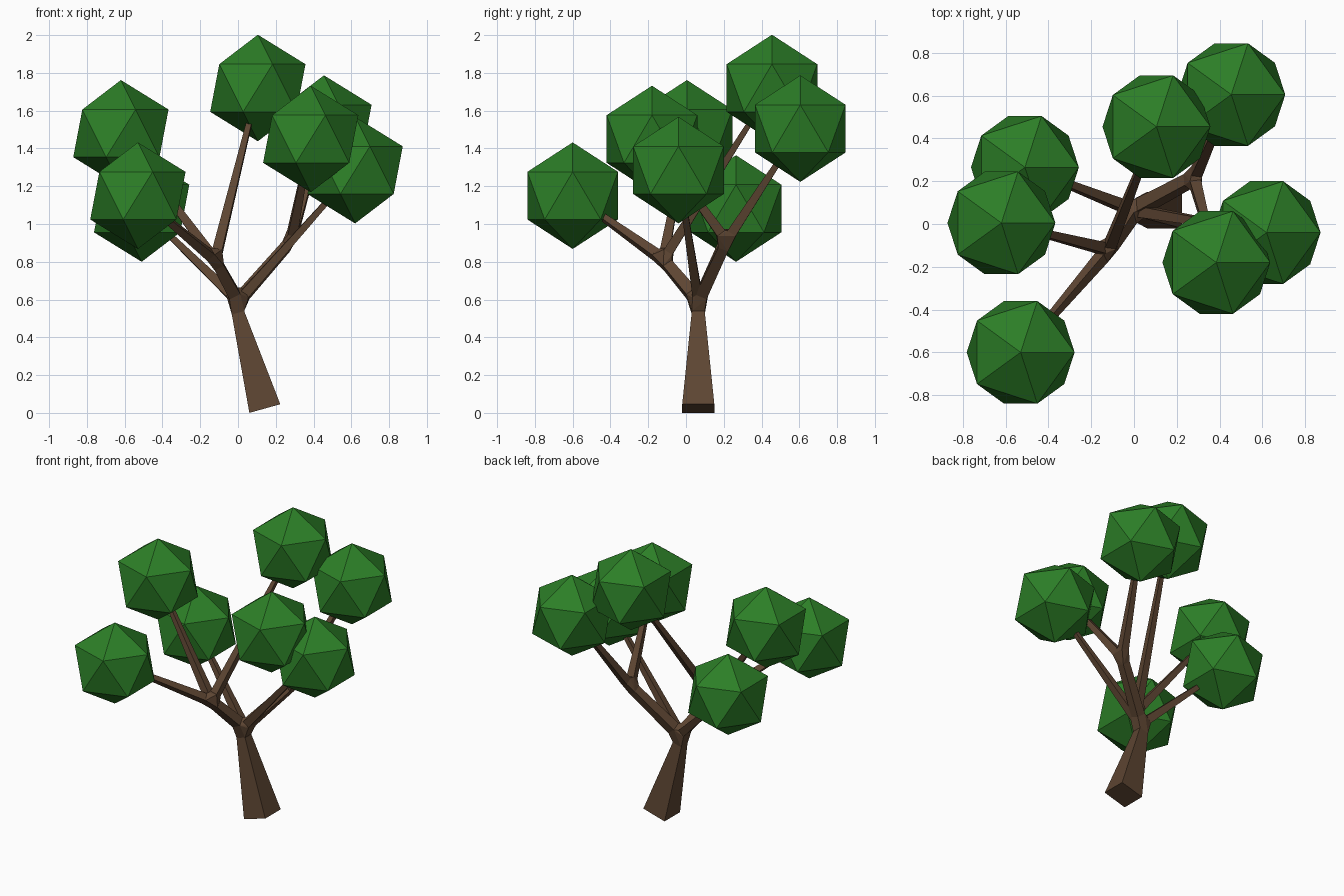
import bpy, bmesh
from mathutils import Vector

if "Cube" in bpy.data.objects:
    bpy.data.objects.remove(bpy.data.objects["Cube"])


def material(name, color):
    m = bpy.data.materials.new(name)
    m.diffuse_color = color
    m.use_nodes = True
    m.node_tree.nodes["Principled BSDF"].inputs["Base Color"].default_value = m.diffuse_color
    return m


bark = material("bark", (0.11, 0.06, 0.032, 1))
leaf = material("leaf", (0.025, 0.21, 0.02, 1))

base = Vector((0.142, 0.065, 0.023))
trunk_top = Vector((0.0, 0.065, 0.53))
fork = Vector((0.0, 0.065, 0.59))
left_fork = Vector((-0.12, -0.12, 0.81))
right_fork = Vector((0.28, 0.215, 0.91))
TRUNK_DIR = (trunk_top - base).normalized()


def ring(center, direction, half):
    """Square section, carried over from the trunk's orientation."""
    q = TRUNK_DIR.rotation_difference(direction)
    u = q @ Vector((0, 1, 0))
    v = q @ Vector((0, 1, 0)).cross(TRUNK_DIR)
    return [center + half * (a * u + b * v)
            for a, b in ((1, 1), (-1, 1), (-1, -1), (1, -1))]


def finish(bm, name, mat):
    bmesh.ops.recalc_face_normals(bm, faces=bm.faces)
    me = bpy.data.meshes.new(name)
    bm.to_mesh(me)
    bm.free()
    me.materials.append(mat)
    ob = bpy.data.objects.new(name, me)
    bpy.context.collection.objects.link(ob)


def limb(name, a, b, ra, rb, trim_a=0.0, trim_b=0.0):
    """Tapered square limb; returns its two end sections."""
    d = (b - a).normalized()
    r0, r1 = ring(a + d * trim_a, d, ra), ring(b - d * trim_b, d, rb)
    bm = bmesh.new()
    v0, v1 = [bm.verts.new(p) for p in r0], [bm.verts.new(p) for p in r1]
    for i in range(4):
        j = (i + 1) % 4
        bm.faces.new((v0[i], v0[j], v1[j], v1[i]))
    bm.faces.new(v0)
    bm.faces.new(v1)
    finish(bm, name, bark)
    return r0, r1


def knot(name, sections):
    """Convex joint wrapping the limb ends that meet at a fork."""
    bm = bmesh.new()
    for s in sections:
        for p in s:
            bm.verts.new(p)
    res = bmesh.ops.convex_hull(bm, input=bm.verts[:])
    inner = [g for g in res["geom_interior"] if isinstance(g, bmesh.types.BMVert)]
    bmesh.ops.delete(bm, geom=inner, context='VERTS')
    finish(bm, name, bark)


# Foliage: centre and the fork it grows from
clumps = [
    ((0.105, 0.455, 1.72), "left"),
    ((0.455, 0.605, 1.505), "right"),
    ((0.62, -0.04, 1.285), "main"),
    ((0.385, -0.18, 1.45), "right"),
    ((-0.51, 0.265, 1.082), "main"),
    ((-0.62, 0.005, 1.48), "left"),
    ((-0.53, -0.60, 1.15), "left"),
]
forks = {"main": fork, "left": left_fork, "right": right_fork}
ends = {k: [] for k in forks}

# Trunk and the two main boughs
ends["main"].append(limb("trunk", base, trunk_top, 0.085, 0.034)[1])
for side in ("left", "right"):
    s, e = limb(side + "_bough", fork, forks[side], 0.032, 0.028, 0.06, 0.04)
    ends["main"].append(s)
    ends[side].append(e)

# Branches with a leaf ball at each tip
for i, (c, k) in enumerate(clumps, 1):
    c = Vector(c)
    s, _ = limb(f"branch_{i}", forks[k], c, 0.026, 0.011, 0.055)
    ends[k].append(s)
    bm = bmesh.new()
    bmesh.ops.create_icosphere(bm, subdivisions=1, radius=0.282)
    bmesh.ops.translate(bm, verts=bm.verts, vec=c)
    finish(bm, f"foliage_{i}", leaf)

# Fork joints
for k, sections in ends.items():
    knot(k + "_fork", sections)
